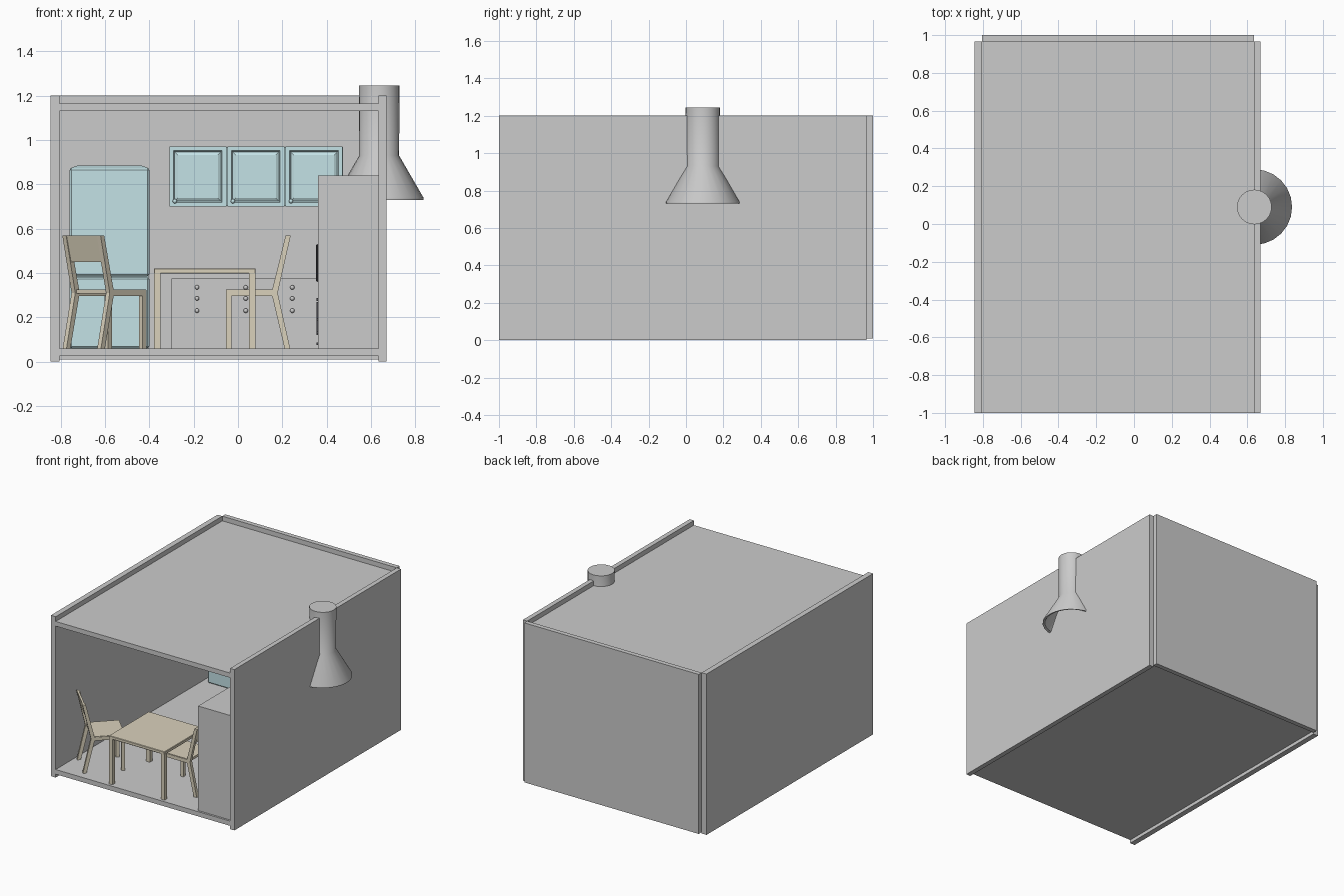
import bpy, bmesh
from math import sin, cos, pi, radians
from mathutils import Matrix, Vector

if "Cube" in bpy.data.objects:
    bpy.data.objects.remove(bpy.data.objects["Cube"])


def material(name, col):
    m = bpy.data.materials.new(name)
    m.diffuse_color = (*col, 1)
    m.use_nodes = True
    m.node_tree.nodes["Principled BSDF"].inputs["Base Color"].default_value = m.diffuse_color
    return m


BLUE = material("pale_blue", (0.55, 0.76, 0.79))
WOOD = material("pale_wood", (0.70, 0.64, 0.50))
DARK = material("dark_glass", (0.06, 0.06, 0.07))


def finish(name, bm, mat=None, bevel=0, smooth=False):
    bmesh.ops.recalc_face_normals(bm, faces=bm.faces)
    me = bpy.data.meshes.new(name)
    bm.to_mesh(me)
    bm.free()
    ob = bpy.data.objects.new(name, me)
    bpy.context.collection.objects.link(ob)
    if mat:
        me.materials.append(mat)
    if bevel:
        b = ob.modifiers.new("bevel", 'BEVEL')
        b.width = bevel
        b.segments = 1
    if smooth:
        bpy.ops.object.select_all(action='DESELECT')
        bpy.context.view_layer.objects.active = ob
        ob.select_set(True)
        bpy.ops.object.shade_smooth_by_angle(angle=radians(35))
    return ob


def add_box(bm, x, y, z):
    size = Vector((x[1] - x[0], y[1] - y[0], z[1] - z[0]))
    mid = Vector((sum(x) / 2, sum(y) / 2, sum(z) / 2))
    bmesh.ops.create_cube(bm, size=1, matrix=Matrix.Translation(mid) @ Matrix.Diagonal((*size, 1)))


def box(name, x, y, z, mat=None, bevel=0):
    bm = bmesh.new()
    add_box(bm, x, y, z)
    return finish(name, bm, mat, bevel)


def knob(name, pos, mat=None, r=0.01):
    bm = bmesh.new()
    bmesh.ops.create_uvsphere(bm, u_segments=12, v_segments=8, radius=r, matrix=Matrix.Translation(pos))
    return finish(name, bm, mat, smooth=True)


def add_prism(bm, profile, y0, y1):
    """Extrude an x-z outline along y."""
    f = bm.faces.new([bm.verts.new((x, y0, z)) for x, z in profile])
    ext = bmesh.ops.extrude_face_region(bm, geom=[f])
    vs = [v for v in ext['geom'] if isinstance(v, bmesh.types.BMVert)]
    bmesh.ops.translate(bm, vec=(0, y1 - y0, 0), verts=vs)


# Room shell
box("left_wall", (-0.845, -0.805), (-1, 0.965), (0, 1.2))
box("right_wall", (0.635, 0.67), (-1, 0.965), (0, 1.2))
box("back_wall", (-0.805, 0.635), (0.965, 1), (0.01, 1.2))
box("floor", (-0.805, 0.635), (-1, 0.965), (0.025, 0.06))
box("ceiling", (-0.805, 0.635), (-1, 0.965), (1.13, 1.165))

# Extractor hood: lathed hollow cone with a capped flue
bm = bmesh.new()
N = 24
profile = [(0.092, 1.245), (0.09, 0.93), (0.2, 0.74), (0.2, 0.73), (0.185, 0.735), (0.08, 0.92)]
rings = [[bm.verts.new((0.637 + r * cos(2 * pi * i / N), 0.09 + r * sin(2 * pi * i / N), z))
          for i in range(N)] for r, z in profile]
for a, b in zip(rings, rings[1:]):
    for i in range(N):
        j = (i + 1) % N
        bm.faces.new((a[i], a[j], b[j], b[i]))
bm.faces.new(rings[0])
bm.faces.new(rings[-1])
finish("extractor_hood", bm, smooth=True)

# Fridge
box("fridge_body", (-0.757, -0.403), (0.76, 0.96), (0.06, 0.87), BLUE)
box("fridge_lower_door", (-0.76, -0.40), (0.725, 0.765), (0.06, 0.38), BLUE, 0.008)
box("fridge_upper_door", (-0.76, -0.40), (0.725, 0.765), (0.385, 0.872), BLUE, 0.008)
bm = bmesh.new()
add_box(bm, (-0.76, -0.40), (0.725, 0.96), (0.872, 0.886))
for v in bm.verts:
    if v.co.z > 0.88:
        v.co.x = -0.58 + (v.co.x + 0.58) * 0.78
        v.co.y = max(v.co.y, 0.76)
finish("fridge_top", bm, BLUE)

# Wall cupboards with framed, raised-panel doors
box("wall_cupboard_body", (-0.308, 0.473), (0.83, 0.965), (0.702, 0.968), BLUE)
for i in range(3):
    x0 = -0.31 + i * 0.262
    bm = bmesh.new()
    add_box(bm, (x0, x0 + 0.257), (0.81, 0.83), (0.70, 0.97))
    bm.normal_update()
    front = min(bm.faces, key=lambda f: f.calc_center_median().y)
    for thick, depth in ((0.026, 0), (0.008, -0.012), (0.02, 0.008)):
        bmesh.ops.inset_region(bm, faces=[front], thickness=thick, depth=depth)
    finish("wall_cupboard_door", bm, BLUE)
    knob("cupboard_knob", (x0 + 0.025, 0.803, 0.724), BLUE)

# Back counter with three columns of drawer knobs
box("back_counter", (-0.30, 0.635), (0.70, 0.965), (0.06, 0.375))
for x in (-0.185, 0.035, 0.245):
    for z in (0.335, 0.285, 0.23):
        knob("drawer_knob", (x, 0.693, z))

# Side counter with cooker under the hood
box("side_counter", (0.36, 0.635), (-0.52, 0.70), (0.06, 0.375))
box("cooker_top", (0.38, 0.62), (-0.04, 0.22), (0.375, 0.381), DARK)
box("oven_door", (0.354, 0.36), (-0.03, 0.21), (0.12, 0.27), DARK)

# Tall cupboard at the front right
box("tall_cupboard", (0.36, 0.635), (-0.985, -0.52), (0.06, 0.84))
box("tall_cupboard_panel", (0.353, 0.361), (-0.88, -0.62), (0.36, 0.53), DARK, 0.003)
for z in (0.28, 0.19, 0.13, 0.08):
    box("tall_cupboard_handle", (0.354, 0.361), (-0.80, -0.70), (z - 0.006, z + 0.006), DARK)

# Table
TX, TY, LEG = (-0.38, 0.08), (-0.98, -0.51), 0.03
box("table_top", TX, TY, (0.397, 0.42), WOOD, 0.003)
for x in (TX[0], TX[1] - LEG):
    for y in (TY[0], TY[1] - LEG):
        box("table_leg", (x, x + LEG), (y, y + LEG), (0.06, 0.4), WOOD)


# Chair facing local +x, origin at the knee of the back legs
def chair(name, loc, angle):
    M = Matrix.Translation(loc) @ Matrix.Rotation(angle, 4, 'Z')
    post = [(-0.073, 0.57), (-0.05, 0.57), (0.014, 0.31), (-0.045, 0.06), (-0.07, 0.06), (-0.014, 0.31)]
    frame, seat, back = bmesh.new(), bmesh.new(), bmesh.new()
    for s in (-1, 1):
        y0, y1 = sorted((s * 0.122, s * 0.098))
        add_prism(frame, post, y0, y1)
        add_box(frame, (0.195, 0.22), (y0, y1), (0.06, 0.323))
        add_box(frame, (0.0, 0.2), (y0, y1), (0.297, 0.323))
    add_box(seat, (-0.005, 0.22), (-0.118, 0.118), (0.308, 0.326))
    add_prism(back, [(-0.070, 0.569), (-0.055, 0.569), (-0.025, 0.45), (-0.041, 0.45)], -0.12, 0.12)
    for part, bm in (("frame", frame), ("seat", seat), ("backrest", back)):
        bm.transform(M)
        finish(name + "_" + part, bm, WOOD)


chair("left_chair", (-0.655, -0.81, 0), radians(45))
chair("right_chair", (0.165, -0.70, 0), pi)
